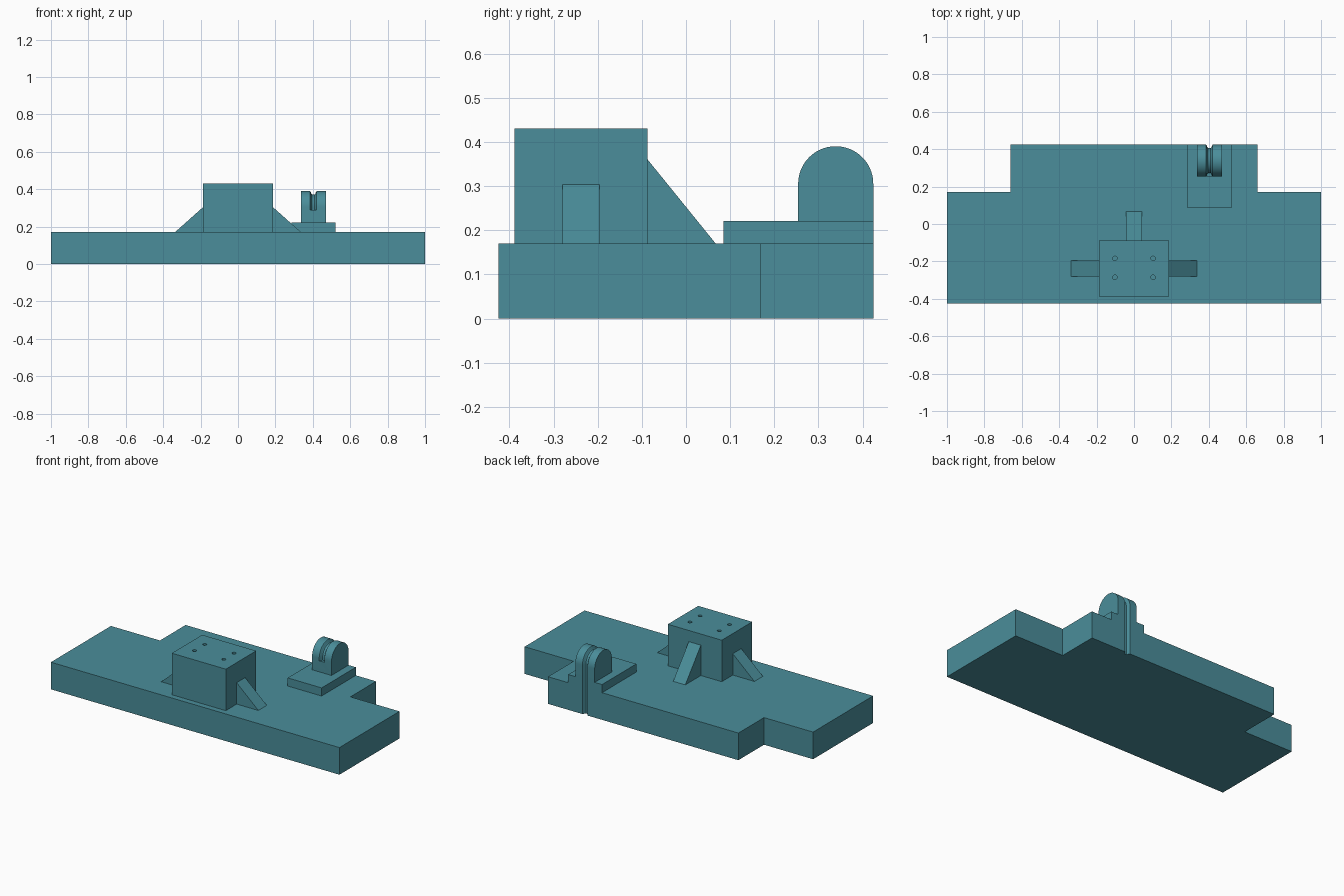
import bpy, bmesh, math
from mathutils import Vector

if "Cube" in bpy.data.objects:
    bpy.data.objects.remove(bpy.data.objects["Cube"])

mat = bpy.data.materials.new("teal")
mat.diffuse_color = (0.069, 0.27, 0.325, 1)
mat.use_nodes = True
mat.node_tree.nodes["Principled BSDF"].inputs["Base Color"].default_value = mat.diffuse_color


def finish(bm, name):
    bmesh.ops.recalc_face_normals(bm, faces=bm.faces)
    me = bpy.data.meshes.new(name)
    bm.to_mesh(me)
    bm.free()
    me.materials.append(mat)
    ob = bpy.data.objects.new(name, me)
    bpy.context.collection.objects.link(ob)
    return ob


def prism(name, outline, extent):
    """Extrude a closed 3D outline along a vector."""
    bm = bmesh.new()
    face = bm.faces.new([bm.verts.new(p) for p in outline])
    out = bmesh.ops.extrude_face_region(bm, geom=[face])
    moved = [v for v in out["geom"] if isinstance(v, bmesh.types.BMVert)]
    bmesh.ops.translate(bm, verts=moved, vec=Vector(extent))
    return finish(bm, name)


def box(name, x0, x1, y0, y1, z0, z1):
    return prism(name, [(x0, y0, z0), (x1, y0, z0), (x1, y1, z0), (x0, y1, z0)],
                 (0, 0, z1 - z0))


def cut(ob, cutter):
    mod = ob.modifiers.new("cut", "BOOLEAN")
    mod.operation = "DIFFERENCE"
    mod.solver = "EXACT"
    mod.object = cutter
    bpy.context.view_layer.objects.active = ob
    bpy.ops.object.modifier_apply(modifier=mod.name)


def smooth(ob):
    bpy.ops.object.select_all(action="DESELECT")
    ob.select_set(True)
    bpy.context.view_layer.objects.active = ob
    bpy.ops.object.shade_smooth_by_angle(angle=math.radians(30))


BACK, TOP = 0.424, 0.17

# Stepped base slab
base = prism("base", [(-1, -BACK, 0), (1, -BACK, 0), (1, 0.17, 0), (0.66, 0.17, 0),
                      (0.66, BACK, 0), (-0.66, BACK, 0), (-0.66, 0.17, 0), (-1, 0.17, 0)],
             (0, 0, TOP))

# Main block with four screw holes
block = box("block", -0.187, 0.187, -0.388, -0.087, TOP, 0.43)
bm = bmesh.new()
for x in (-0.102, 0.102):
    for y in (-0.285, -0.184):
        hole = bmesh.ops.create_cone(bm, cap_ends=True, segments=16, radius1=0.012,
                                     radius2=0.012, depth=0.2)
        bmesh.ops.translate(bm, verts=hole["verts"], vec=(x, y, 0.43))
holes = finish(bm, "hole_cutter")
cut(block, holes)
smooth(block)

# Triangular ribs on both sides and at the back of the block
for side, name in ((-1, "left_rib"), (1, "right_rib")):
    prism(name, [(side * 0.187, -0.28, TOP), (side * 0.337, -0.28, TOP),
                 (side * 0.187, -0.28, 0.304)], (0, 0.084, 0))
prism("back_rib", [(-0.042, -0.087, TOP), (-0.042, 0.067, TOP), (-0.042, -0.087, 0.36)],
      (0.084, 0, 0))

# Mounting plate for the cable guide
plate = box("guide_plate", 0.285, 0.52, 0.085, BACK, TOP, 0.221)

# Round-topped cable guide
CX, CY, CZ, R = 0.403, 0.339, 0.305, 0.085
STEPS = 40
angles = [math.pi * (1 - i / STEPS) for i in range(STEPS + 1)]
arc = [(CY + R * math.cos(a), CZ + R * math.sin(a)) for a in angles]
outline = [(CX - 0.067, y, z) for y, z in [(CY - R, 0.221)] + arc + [(BACK, 0.221)]]
guide = prism("cable_guide", outline, (0.134, 0, 0))

# Flared cable groove: over the guide and down the back to the floor
section = [(-0.021, 0.012), (-0.018, 0), (-0.013, -0.007), (-0.012, -0.012), (-0.007, -0.018),
           (0.007, -0.018), (0.012, -0.012), (0.013, -0.007), (0.018, 0), (0.021, 0.012)]
path = [(CY - R, 0.29, -1, 0)]
path += [(y, z, math.cos(a), math.sin(a)) for (y, z), a in zip(arc, angles)]
path += [(BACK, -0.02, 1, 0)]
bm = bmesh.new()
rings = [[bm.verts.new((CX + x, y + ny * d, z + nz * d)) for x, d in section]
         for y, z, ny, nz in path]
n = len(section)
for a, b in zip(rings, rings[1:]):
    for i in range(n):
        j = (i + 1) % n
        bm.faces.new((a[i], a[j], b[j], b[i]))
bm.faces.new(rings[0])
bm.faces.new(rings[-1])
groove = finish(bm, "groove_cutter")
for ob in (base, plate, guide):
    cut(ob, groove)
    smooth(ob)

for helper in (holes, groove):
    bpy.data.objects.remove(helper, do_unlink=True)
